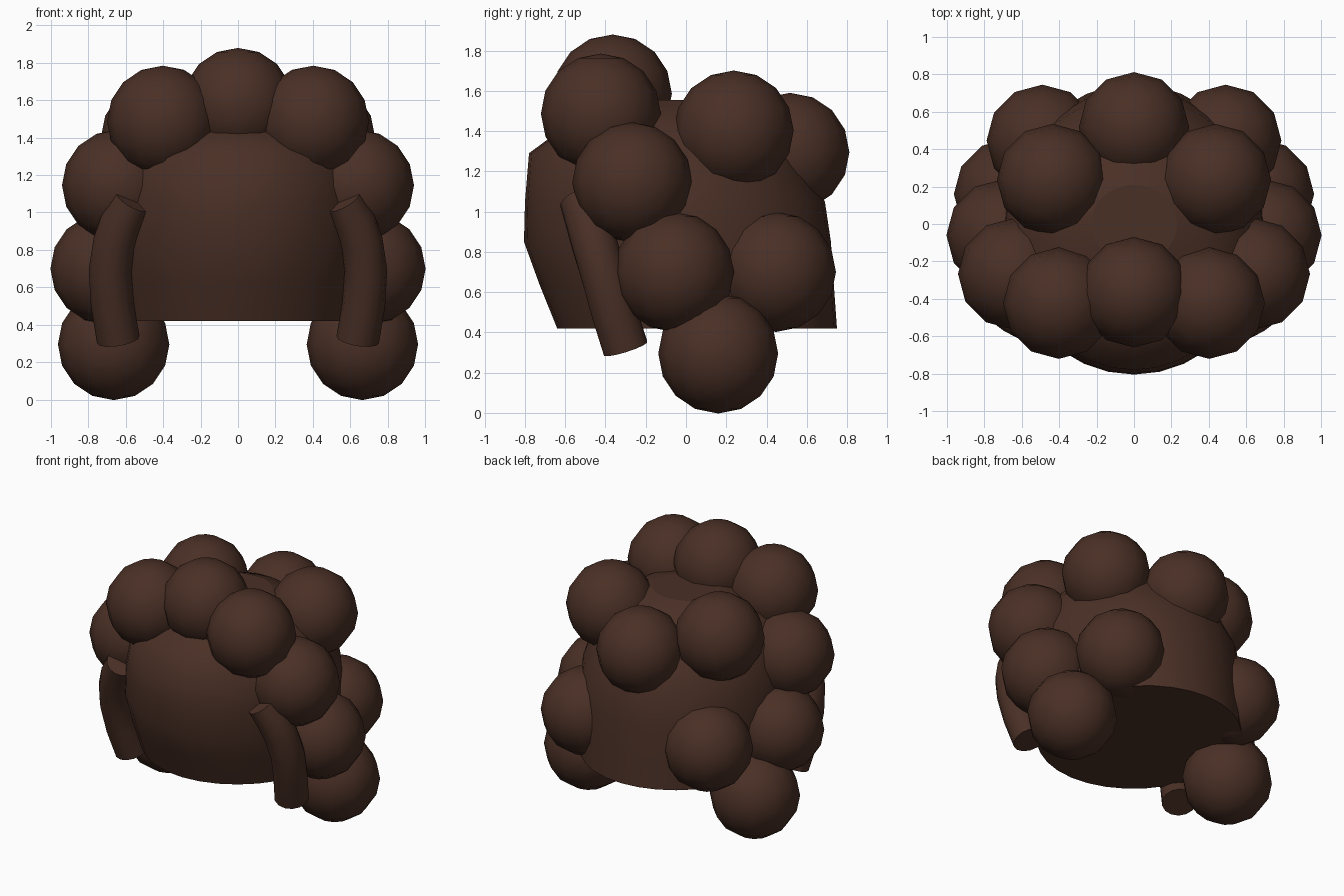
import bpy, bmesh, math
from mathutils import Vector

if "Cube" in bpy.data.objects:
    bpy.data.objects.remove(bpy.data.objects["Cube"])

brown = bpy.data.materials.new("dark brown hair")
brown.diffuse_color = (0.068, 0.029, 0.019, 1)
brown.use_nodes = True
brown.node_tree.nodes["Principled BSDF"].inputs["Base Color"].default_value = brown.diffuse_color


def add_mesh(name, bm):
    me = bpy.data.meshes.new(name)
    bm.to_mesh(me)
    bm.free()
    ob = bpy.data.objects.new(name, me)
    bpy.context.collection.objects.link(ob)
    me.materials.append(brown)
    for p in me.polygons:
        p.use_smooth = True
    return ob


# Hair cap: lofted from ellipses, closed by a flat underside and a flat crown
# each level: height, half width, front y, back y
levels = [
    (0.42, 0.655, -0.64, 0.75), (0.63, 0.68, -0.725, 0.735),
    (0.85, 0.70, -0.805, 0.72), (1.05, 0.69, -0.80, 0.69),
    (1.29, 0.625, -0.78, 0.56), (1.42, 0.50, -0.605, 0.43),
    (1.51, 0.37, -0.40, 0.33), (1.555, 0.23, -0.21, 0.21),
]
N = 32
bm = bmesh.new()
rings = []
for z, rx, yf, yb in levels:
    yc, ry = (yf + yb) / 2, (yb - yf) / 2
    rings.append([bm.verts.new((rx * math.cos(a), yc + ry * math.sin(a), z))
                  for a in (2 * math.pi * i / N for i in range(N))])
for lo, hi in zip(rings, rings[1:]):
    for i in range(N):
        j = (i + 1) % N
        bm.faces.new((lo[i], lo[j], hi[j], hi[i]))
bm.faces.new(rings[-1])
bm.faces.new(rings[0][::-1])
# crisp edges around the underside and the crown
for ring in (rings[0], rings[-1]):
    for i in range(N):
        bm.edges.get((ring[i], ring[(i + 1) % N])).smooth = False
add_mesh("hair_cap", bm)


# Hair puffs: low-poly smooth balls, mirrored left and right
def puff(name, centre, r=0.295):
    bm = bmesh.new()
    bmesh.ops.create_uvsphere(bm, u_segments=12, v_segments=8, radius=r)
    bmesh.ops.translate(bm, verts=bm.verts, vec=Vector(centre))
    add_mesh(name, bm)


side_puffs = {
    "ear_puff": (0.665, 0.16, 0.295),
    "lower_side_puff": (0.705, -0.06, 0.70),
    "upper_side_puff": (0.643, -0.267, 1.145),
    "brow_puff": (0.402, -0.423, 1.487),
    "crown_puff": (0.435, 0.237, 1.403),
    "nape_puff": (0.49, 0.447, 0.70),
}
for name, (x, y, z) in side_puffs.items():
    puff(name + "_right", (x, y, z), 0.298)
    puff(name + "_left", (-x, y, z), 0.298)
puff("front_top_puff", (0, -0.365, 1.585))
puff("back_puff", (0, 0.517, 1.295))


# Side locks: curved tubes with closed ends
lock_path = [(0.56, -0.53, 1.06), (0.62, -0.485, 0.95), (0.66, -0.455, 0.84),
             (0.683, -0.41, 0.69), (0.672, -0.36, 0.51), (0.64, -0.30, 0.32)]
R, SIDES, LAST = 0.115, 14, len(lock_path) - 1
for side, s in (("right", 1), ("left", -1)):
    bm = bmesh.new()
    pts = [Vector((s * x, y, z)) for x, y, z in lock_path]
    tube = []
    for k, p in enumerate(pts):
        t = (pts[min(k + 1, LAST)] - pts[max(k - 1, 0)]).normalized()
        u = t.cross(Vector((0, 1, 0))).normalized()
        v = t.cross(u)
        r = R * (0.88 if k == 0 else 1)
        tube.append([bm.verts.new(p + r * (math.cos(a) * u + math.sin(a) * v))
                     for a in (2 * math.pi * i / SIDES for i in range(SIDES))])
    for a, b in zip(tube, tube[1:]):
        for i in range(SIDES):
            j = (i + 1) % SIDES
            bm.faces.new((a[i], a[j], b[j], b[i]))
    bm.faces.new(tube[0])
    bm.faces.new(tube[-1])
    bmesh.ops.recalc_face_normals(bm, faces=bm.faces)
    ob = add_mesh("side_lock_" + side, bm)
    for p in ob.data.polygons:
        p.use_smooth = len(p.vertices) == 4
